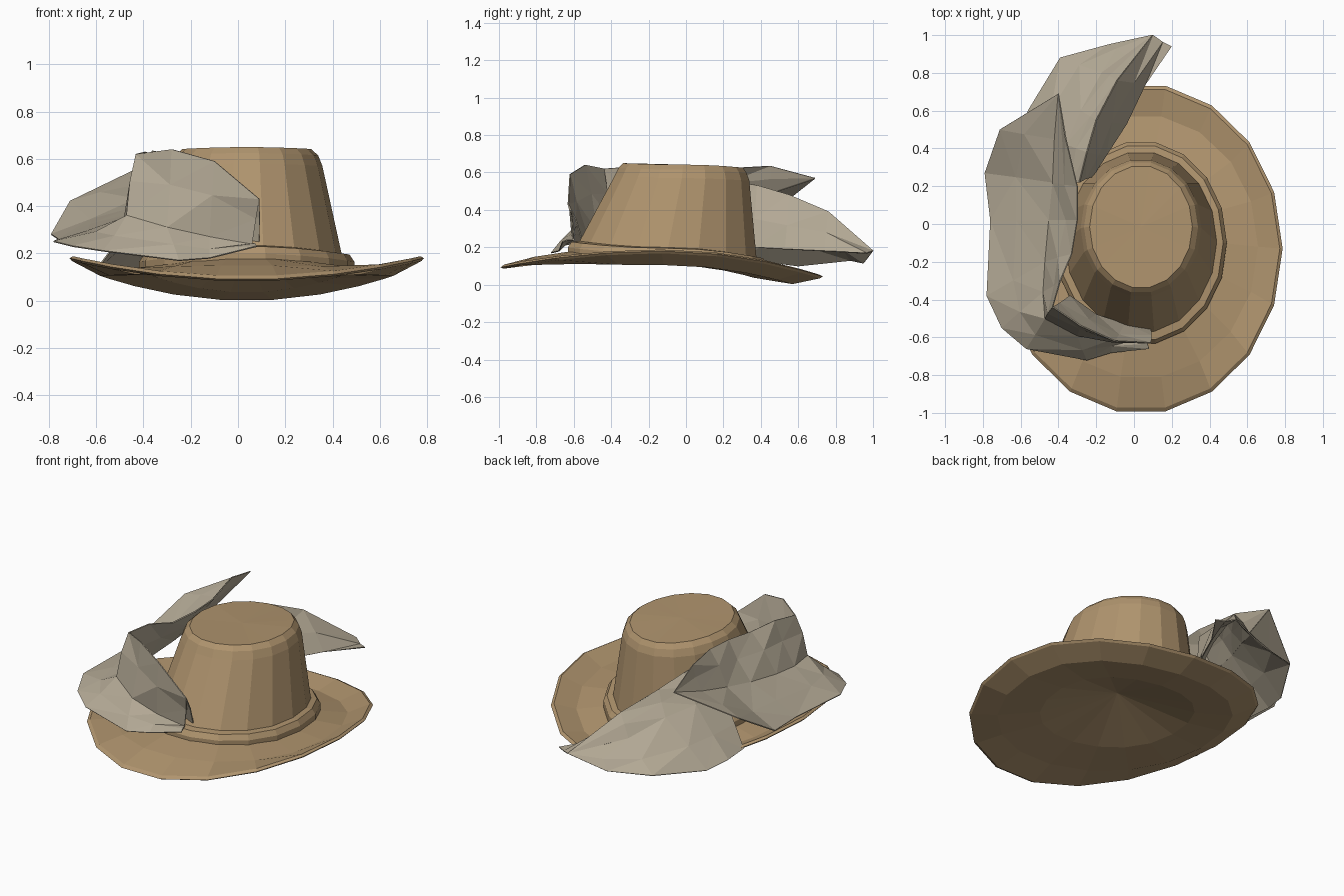
import bpy, bmesh, math
from mathutils import Vector


def material(name, rgb):
    m = bpy.data.materials.new(name)
    m.diffuse_color = (*rgb, 1)
    return m


TAN = material("tan_felt", (0.43, 0.295, 0.155))
GREY = material("warm_grey_feather", (0.45, 0.395, 0.30))
SEGS = 18


def finish(bm, name, mat):
    bmesh.ops.recalc_face_normals(bm, faces=bm.faces)
    me = bpy.data.meshes.new(name)
    bm.to_mesh(me)
    bm.free()
    me.materials.append(mat)
    ob = bpy.data.objects.new(name, me)
    bpy.context.collection.objects.link(ob)
    return ob


def loft(name, rings, end_cap=None, loop=False):
    """Oval rings (cy, rx, ry, z_front, z_side, z_back) joined with quads."""
    bm = bmesh.new()
    rows = []
    for cy, rx, ry, zf, zs, zb in rings:
        row = []
        for i in range(SEGS):
            a = 2 * math.pi * i / SEGS
            c, s = math.cos(a), math.sin(a)
            z = zs * c * c + (zf if s < 0 else zb) * s * s
            row.append(bm.verts.new((0.037 + rx * c, cy + ry * s, z)))
        rows.append(row)
    pairs = list(zip(rows, rows[1:])) + ([(rows[-1], rows[0])] if loop else [])
    for p, q in pairs:
        for i in range(SEGS):
            j = (i + 1) % SEGS
            bm.faces.new((p[i], p[j], q[j], q[i]))
    if end_cap is not None:
        v = bm.verts.new(end_cap)
        for i in range(SEGS):
            bm.faces.new((rows[-1][i], rows[-1][(i + 1) % SEGS], v))
    return finish(bm, name, TAN)


# Brim: top surface, thin rim, underside closed by a conical hollow
loft("brim", [
    (-0.10, 0.42, 0.49, 0.185, 0.135, 0.065),
    (-0.12, 0.62, 0.70, 0.150, 0.130, 0.028),
    (-0.13, 0.735, 0.855, 0.105, 0.188, 0.050),
    (-0.13, 0.750, 0.875, 0.090, 0.180, 0.040),
    (-0.13, 0.740, 0.860, 0.083, 0.168, 0.030),
    (-0.12, 0.62, 0.70, 0.120, 0.105, 0.000),
    (-0.10, 0.40, 0.47, 0.140, 0.105, 0.035),
], (0.037, -0.1, 0.22))

# Crown with rounded shoulder and flat top
loft("crown", [
    (-0.105, 0.412, 0.495, 0.190, 0.150, 0.080),
    (-0.022, 0.320, 0.366, 0.580, 0.570, 0.555),
    (-0.018, 0.302, 0.348, 0.625, 0.615, 0.595),
    (-0.015, 0.272, 0.325, 0.650, 0.642, 0.625),
], (0.037, -0.015, 0.642))

# Hat band, a stepped ring around the crown base
loft("hat_band", [
    (-0.10, 0.455, 0.540, 0.165, 0.125, 0.060),
    (-0.10, 0.455, 0.540, 0.200, 0.165, 0.110),
    (-0.10, 0.435, 0.520, 0.230, 0.195, 0.140),
    (-0.10, 0.395, 0.470, 0.235, 0.200, 0.145),
    (-0.10, 0.415, 0.485, 0.175, 0.135, 0.070),
], loop=True)


def vane(name, spine, edge, ripple):
    """Gently rippled sheet between two lines along the feather."""
    bm = bmesh.new()
    rows = []
    for i, (s, e) in enumerate(zip(spine, edge)):
        s, e = Vector(s), Vector(e)
        n = (e - s).cross(Vector(spine[min(i + 1, len(spine) - 1)])
                          - Vector(spine[max(i - 1, 0)]))
        if n.length > 0:
            n.normalize()
        amp = min(ripple, (e - s).length * 0.1) * (1 if i % 2 else -1)
        rows.append([bm.verts.new(p) for p in (s, s.lerp(e, 0.55) + n * amp, e)])
    for p, q in zip(rows, rows[1:]):
        for k in range(2):
            bm.faces.new((p[k], p[k + 1], q[k + 1], q[k]))
    bmesh.ops.remove_doubles(bm, verts=bm.verts, dist=0.001)
    bmesh.ops.triangulate(bm, faces=bm.faces)
    ob = finish(bm, name, GREY)
    mod = ob.modifiers.new("thin", 'SOLIDIFY')
    mod.thickness = 0.006
    mod.offset = 0
    return ob


# Upper feather: wraps the front and the side, tip pointing up and back
tip_a = (-0.40, 0.69, 0.57)
spine_a = [(0.06, -0.60, 0.24), (-0.12, -0.61, 0.27), (-0.30, -0.59, 0.31),
           (-0.47, -0.50, 0.36), (-0.48, -0.36, 0.35), (-0.47, -0.20, 0.36),
           (-0.45, 0.02, 0.39), (-0.43, 0.22, 0.43), (-0.42, 0.45, 0.49), tip_a]
low_a = [(0.08, -0.66, 0.23), (-0.12, -0.68, 0.18), (-0.25, -0.72, 0.17),
         (-0.57, -0.66, 0.21), (-0.70, -0.55, 0.23), (-0.78, -0.38, 0.25),
         (-0.76, 0.02, 0.26), (-0.79, 0.27, 0.28), (-0.71, 0.50, 0.42), tip_a]
top_a = [(0.09, -0.63, 0.43), (-0.10, -0.62, 0.59), (-0.28, -0.54, 0.64),
         (-0.43, -0.44, 0.62), (-0.39, -0.30, 0.63), (-0.33, -0.16, 0.60),
         (-0.30, 0.02, 0.61), (-0.30, 0.20, 0.62), (-0.36, 0.45, 0.635), tip_a]
vane("upper_feather_lower_vane", spine_a, low_a, 0.006)
vane("upper_feather_upper_vane", spine_a, top_a, 0.010)

# Inner fold of the upper feather, falling back towards the crown front
fold = [(0.09, -0.56, 0.25), (-0.05, -0.53, 0.27), (-0.20, -0.48, 0.29),
        (-0.34, -0.38, 0.32)]
vane("upper_feather_inner_fold", fold, top_a[:4], 0.008)

# Lower feather: trails behind the hat, folded over a ridge towards +x
tip_b = (0.10, 1.00, 0.18)
spine_b = [(-0.40, 0.22, 0.38), (-0.36, 0.42, 0.38),
           (-0.28, 0.60, 0.35), (-0.17, 0.80, 0.27), tip_b]
low_b = [(-0.60, 0.30, 0.13), (-0.60, 0.45, 0.12), (-0.56, 0.60, 0.10),
         (-0.39, 0.88, 0.13), tip_b]
low_b[4:4] = [(-0.13, 0.95, 0.115)]
spine_low = spine_b[:4] + [(-0.04, 0.89, 0.23), tip_b]
ridge_b = [(-0.29, 0.22, 0.56), (-0.25, 0.38, 0.53),
           (-0.20, 0.55, 0.48), (-0.09, 0.76, 0.39), tip_b]
edge_b = [(-0.22, 0.25, 0.22), (-0.15, 0.36, 0.20),
          (-0.04, 0.53, 0.19), (0.06, 0.74, 0.18), (0.20, 0.94, 0.17)]
vane("lower_feather_lower_vane", spine_low, low_b, 0.006)
vane("lower_feather_upper_vane", spine_b, ridge_b, 0.008)
vane("lower_feather_folded_vane", ridge_b, edge_b, 0.008)
